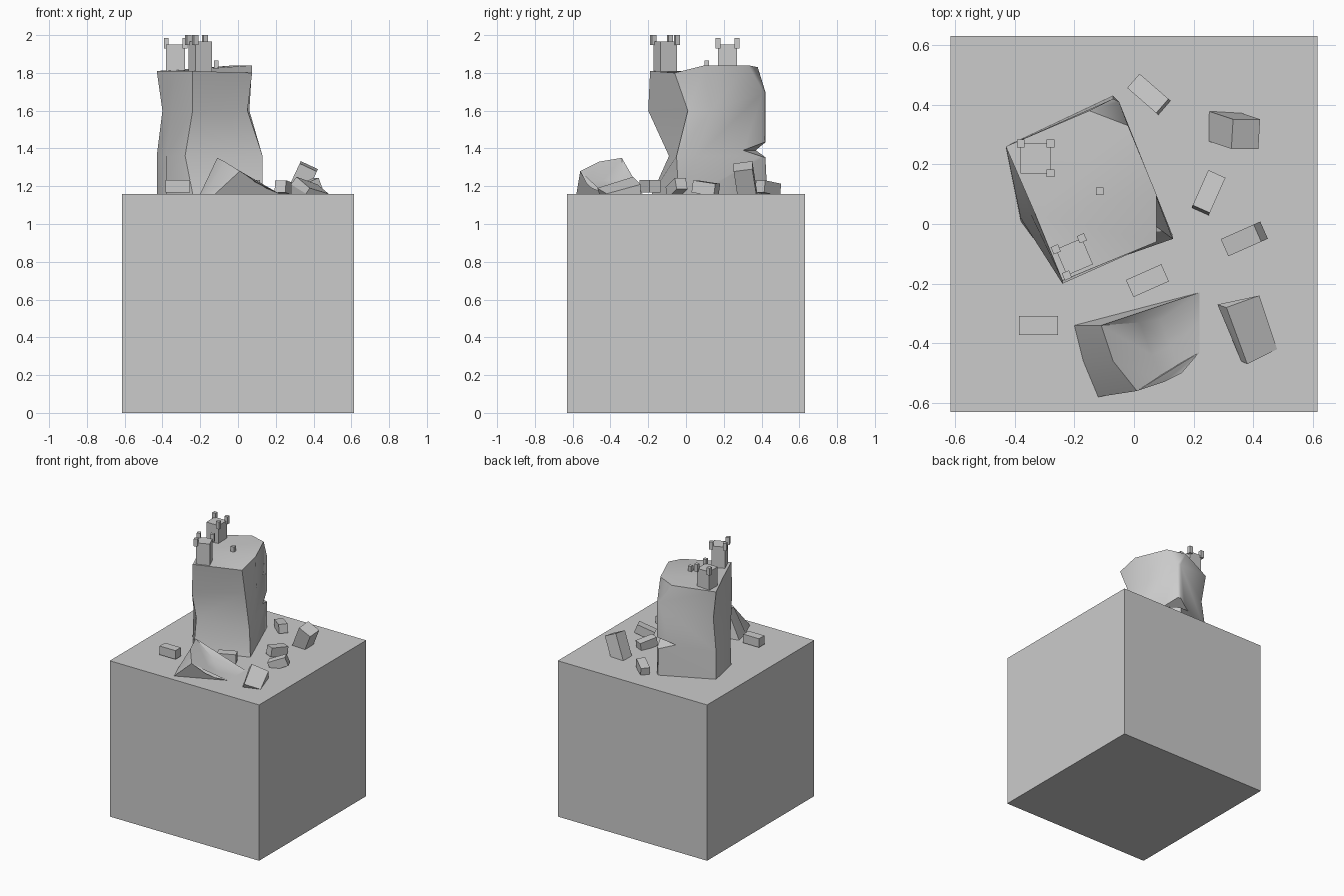
import bpy, bmesh
from math import radians
from mathutils import Vector, Euler, Matrix

if "Cube" in bpy.data.objects:
    bpy.data.objects.remove(bpy.data.objects["Cube"], do_unlink=True)

stone = bpy.data.materials.new("pale_grey_stone")
stone.use_nodes = True
grey = (0.6, 0.6, 0.6, 1)
stone.diffuse_color = grey
stone.node_tree.nodes["Principled BSDF"].inputs["Base Color"].default_value = grey

CM = 0.01        # shape points below are written in hundredths
GROUND = 1.16    # height of the top of the base


def finish(name, bm, smooth_angle=None):
    """Turn a bmesh into a coloured, shaded object."""
    bmesh.ops.recalc_face_normals(bm, faces=bm.faces)
    mesh = bpy.data.meshes.new(name)
    bm.to_mesh(mesh)
    bm.free()
    mesh.materials.append(stone)
    obj = bpy.data.objects.new(name, mesh)
    bpy.context.collection.objects.link(obj)
    if smooth_angle:
        shade(obj, smooth_angle)
    return obj


def shade(obj, degrees):
    bpy.ops.object.select_all(action="DESELECT")
    obj.select_set(True)
    bpy.context.view_layer.objects.active = obj
    bpy.ops.object.shade_smooth_by_angle(angle=radians(degrees))


def add_box(bm, center, size, rotation=(0, 0, 0)):
    turn = Euler([radians(a) for a in rotation]).to_matrix().to_4x4()
    place = Matrix.Translation(center) @ turn @ Matrix.Diagonal((*size, 1))
    bmesh.ops.create_cube(bm, size=1, matrix=place)


def box(name, center, size, rotation=(0, 0, 0)):
    bm = bmesh.new()
    add_box(bm, center, size, rotation)
    return finish(name, bm)


def hull(name, points):
    bm = bmesh.new()
    verts = [bm.verts.new(Vector(p) * CM) for p in points]
    result = bmesh.ops.convex_hull(bm, input=verts)
    loose = set(result["geom_interior"]) | set(result["geom_unused"])
    bmesh.ops.delete(bm, geom=[g for g in loose if isinstance(g, bmesh.types.BMVert)])
    bmesh.ops.dissolve_limit(bm, angle_limit=radians(3), verts=bm.verts, edges=bm.edges)
    return finish(name, bm)


def loft(name, sections, smooth_angle):
    """Skin a closed solid through equal-length closed sections."""
    bm = bmesh.new()
    rings = [[bm.verts.new(Vector(p) * CM) for p in s] for s in sections]
    for low, high in zip(rings, rings[1:]):
        for i in range(len(low)):
            j = (i + 1) % len(low)
            bm.faces.new((low[i], low[j], high[j], high[i]))
    caps = [bm.faces.new(rings[0]), bm.faces.new(rings[-1])]
    bmesh.ops.triangulate(bm, faces=caps)
    return finish(name, bm, smooth_angle)


# Base block
box("base_block", (0, 0, GROUND / 2), (1.23, 1.26, GROUND))

# Cliff: one column of points per corner, from the ground up
cliff_columns = [
    [(-43, 26, 116), (-43, 26, 136), (-40, 25, 160), (-43, 26, 181)],
    [(-38, 1, 116), (-38, 2, 136), (-35, 4, 160), (-33, 3, 181)],
    [(-24, -18, 116), (-28, -9, 136), (-24, -20, 160), (-24, -19, 181)],
    [(13, -4, 116), (13, -5, 136), (5, 1, 160), (7.5, -6, 180)],
    [(9, 6, 116), (9, 6, 136), (6, 13, 160), (7.5, 10, 184)],
    [(-5, 41, 116), (-5, 41, 136), (-5, 41, 170), (-2, 33, 184)],
    [(-7, 43, 116), (-7, 42, 136), (-7, 42, 170), (-15, 38, 183)],
]
cliff = loft("cliff", list(zip(*cliff_columns)), 55)

# Notch broken out of the back corner of the cliff
notch = hull("notch_cutter", [(-6, 36, 139), (-20, 38, 139), (0, 30, 139),
                              (-6, 50, 132), (-6, 50, 147), (9, 40, 139)])
cut = cliff.modifiers.new("notch", "BOOLEAN")
cut.operation, cut.solver, cut.object = "DIFFERENCE", "EXACT", notch
bpy.context.view_layer.objects.active = cliff
bpy.ops.object.modifier_apply(modifier=cut.name)
bpy.data.objects.remove(notch, do_unlink=True)
shade(cliff, 55)


# Ruined towers, each with one merlon missing
def tower(name, x, y, top, width, turn, missing):
    spin = Matrix.Rotation(radians(turn), 3, "Z")
    base = 1.79
    bm = bmesh.new()
    add_box(bm, (x, y, (base + top) / 2), (width, width, top - base), (0, 0, turn))
    for corner in [(-1, -1), (1, -1), (1, 1), (-1, 1)]:
        if corner != missing:
            offset = spin @ Vector((*corner, 0)) * width / 2
            add_box(bm, Vector((x, y, top + 0.007)) + offset,
                    (0.026, 0.026, 0.055), (0, 0, turn))
    finish(name, bm)


tower("back_tower", -0.33, 0.22, 1.95, 0.1, 0, (-1, -1))
tower("front_tower", -0.2, -0.11, 1.967, 0.095, 23, (1, -1))
box("fallen_merlon", (-0.115, 0.11, 1.845), (0.026, 0.026, 0.04))

# Scattered bricks: x, y, height, tilt, turn
bricks = [
    (-0.32, -0.34, 0.04, 0, 0),
    (0.045, -0.19, 0.04, 0, 24),
    (0.37, -0.05, 0.03, -22, 24),
    (0.25, 0.105, 0.03, 8, 66),
    (0.05, 0.435, 0.03, -8, -41),
]
for x, y, height, tilt, turn in bricks:
    box("brick", (x, y, GROUND + height), (0.13, 0.063, 0.065), (0, tilt, turn))

# Leaning square block
box("leaning_block", (0.335, 0.315, 1.22), (0.1, 0.1, 0.19), (8, 25, 0))

# Tipped slab
hull("tipped_slab", [(28, -27, 116), (28, -27, 121), (31, -28, 125), (42, -24, 121),
                     (42, -24, 116), (48, -42, 116), (38, -47, 119), (36, -46, 116)])

# Large fallen rock with a hollow slope, from back to front
loft("fallen_rock", [
    [(-20, -34, 116), (-11, -34, 135), (2, -33, 124), (9, -32, 120), (22, -23, 116)],
    [(-17, -46, 116), (-7, -46, 133), (6, -44, 123), (12, -41, 119), (22, -33, 116)],
    [(-12, -58, 116), (1, -56, 128), (10, -53, 122), (16, -50, 119), (22, -43, 116)],
], 35)
